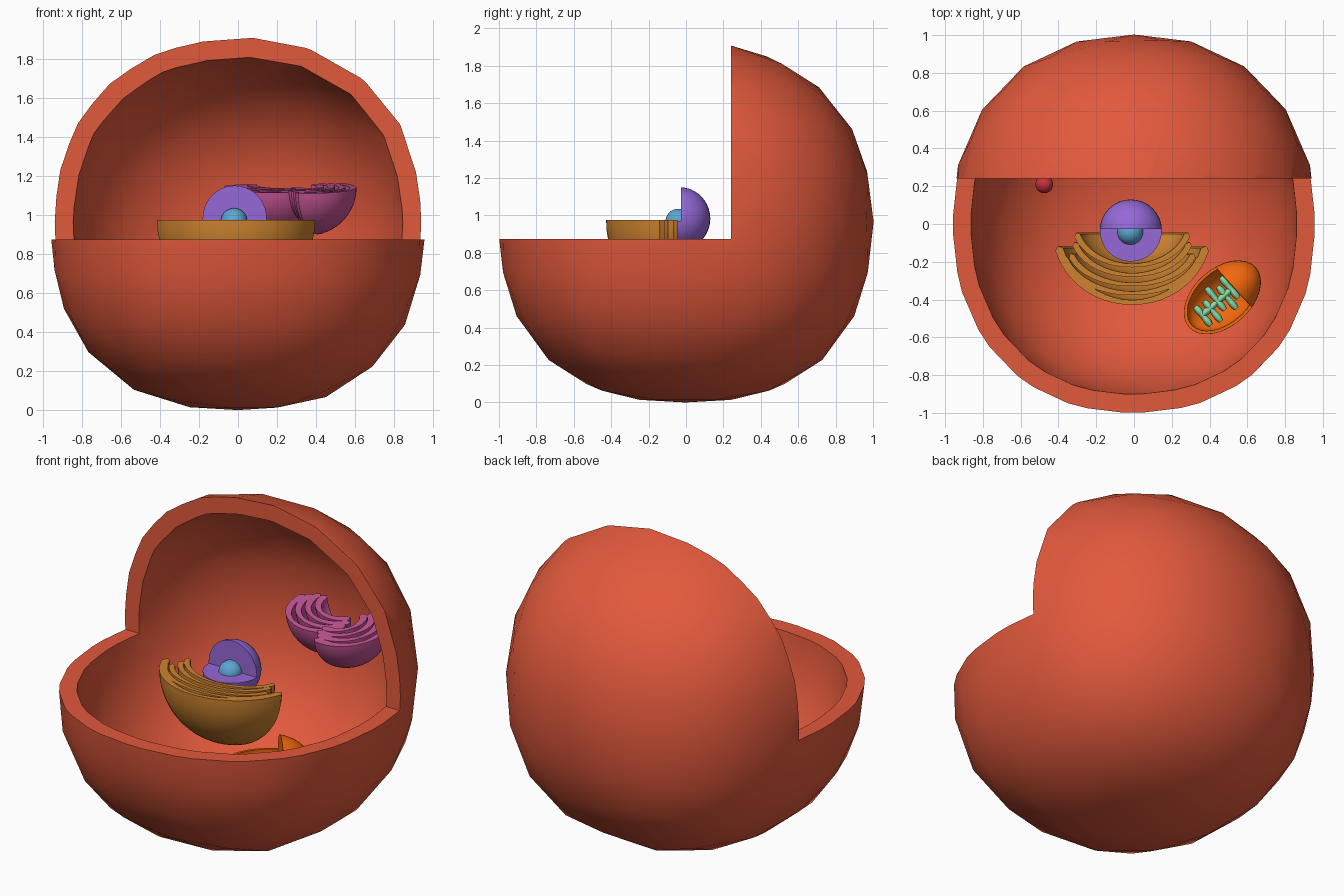
import bpy, bmesh, math
from mathutils import Matrix, Vector

if "Cube" in bpy.data.objects:
    bpy.data.objects.remove(bpy.data.objects["Cube"])


def mat(name, rgb):
    m = bpy.data.materials.new(name)
    m.diffuse_color = (*rgb, 1)
    m.use_nodes = True
    m.node_tree.nodes["Principled BSDF"].inputs["Base Color"].default_value = m.diffuse_color
    return m


RED = mat("membrane_red", (0.76, 0.10, 0.045))
PURPLE = mat("purple", (0.30, 0.14, 0.68))
BLUE = mat("blue", (0.11, 0.38, 0.65))
BROWN = mat("ochre", (0.62, 0.23, 0.03))
PINK = mat("pink", (0.56, 0.09, 0.30))
ORANGE = mat("orange", (0.90, 0.14, 0.004))
GREEN = mat("green", (0.25, 0.72, 0.38))
CRIMSON = mat("crimson", (0.58, 0.03, 0.045))


def activate(o):
    bpy.ops.object.select_all(action='DESELECT')
    o.select_set(True)
    bpy.context.view_layer.objects.active = o


def smooth(o, angle=32):
    activate(o)
    bpy.ops.object.shade_smooth_by_angle(angle=math.radians(angle))


def from_bmesh(bm, name, m=None):
    bmesh.ops.recalc_face_normals(bm, faces=bm.faces)
    me = bpy.data.meshes.new(name)
    bm.to_mesh(me)
    bm.free()
    o = bpy.data.objects.new(name, me)
    bpy.context.collection.objects.link(o)
    if m:
        me.materials.append(m)
    return o


def ball(name, loc, radii, m=None, rot=0, sub=0, power=2.0):
    """Ellipsoid; power above 2 makes it fuller between the axes, more so low down."""
    bm = bmesh.new()
    if sub:
        bmesh.ops.create_icosphere(bm, subdivisions=sub, radius=1)
    else:
        bmesh.ops.create_uvsphere(bm, u_segments=32, v_segments=20, radius=1)
    if power != 2:
        for v in bm.verts:
            p = power + 0.25 * max(0, -v.co.z)
            v.co /= sum(abs(c) ** p for c in v.co) ** (1 / p)
    bmesh.ops.transform(bm, verts=bm.verts, matrix=Matrix.Translation(loc)
                        @ Matrix.Rotation(rot, 4, 'Z') @ Matrix.Diagonal((*radii, 1)))
    return from_bmesh(bm, name, m)


def box(lo, hi, base=Matrix()):
    bm = bmesh.new()
    bmesh.ops.create_cube(bm, size=1)
    lo, hi = Vector(lo), Vector(hi)
    bmesh.ops.transform(bm, verts=bm.verts, matrix=base
                        @ Matrix.Translation((lo + hi) / 2) @ Matrix.Diagonal((*(hi - lo), 1)))
    return from_bmesh(bm, "cutter")


def subtract(o, cutter):
    cutter.hide_render = True
    md = o.modifiers.new("cut", 'BOOLEAN')
    md.operation = 'DIFFERENCE'
    md.solver = 'EXACT'
    md.object = cutter
    activate(o)
    bpy.ops.object.modifier_apply(modifier=md.name)
    bpy.data.objects.remove(cutter)


def half_cups(name, base, layers, m):
    """Nested half bowls bulging to -y, flat on top; layer = (y0, width, rise, thickness)."""
    bm = bmesh.new()
    n, seg = 12, 24
    for y0, w, rise, t in layers:
        us = [math.sin(math.pi / 2 * i / n) for i in range(n + 1)]
        mid = [(w * u, y0 + rise * (1 - math.sqrt(1 - (0.96 * u) ** 2)) / 0.72) for u in us]
        half = [t * (0.35 + 0.3 * u) for u in us]
        # outer side, rounded tip, inner side
        prof, inner = [], []
        for i, (r, y) in enumerate(mid):
            a, b = mid[max(i - 1, 0)], mid[min(i + 1, n)]
            d = Vector((b[0] - a[0], b[1] - a[1])).normalized() if i else Vector((1, 0))
            prof.append((r + d.y * half[i], y - d.x * half[i]))
            inner.append((max(r - d.y * half[i], 0), y + d.x * half[i]))
        tip = (mid[n][0] + d.x * t * 0.6, mid[n][1] + d.y * t * 0.6)
        prof = prof + [tip] + inner[::-1]
        a, b = bm.verts.new((0, prof[0][1], 0)), bm.verts.new((0, prof[-1][1], 0))
        rings = []
        for s in range(seg + 1):
            g = math.pi + math.pi * s / seg
            rings.append([a] + [bm.verts.new((r * math.cos(g), y, r * math.sin(g)))
                                for r, y in prof[1:-1]] + [b])
        for p, q in zip(rings, rings[1:]):
            for i in range(len(p) - 1):
                bm.faces.new(list(dict.fromkeys((p[i], p[i + 1], q[i + 1], q[i]))))
        # flat top
        for e in (rings[0], rings[-1]):
            for i in range(n):
                bm.faces.new((e[i], e[i + 1], e[-2 - i], e[-1 - i]))
            bm.faces.new((e[n], e[n + 1], e[n + 2]))
    bmesh.ops.transform(bm, verts=bm.verts, matrix=base)
    o = from_bmesh(bm, name, m)
    smooth(o, 40)
    return o


# cell membrane: thick shell with the upper front quarter removed
cell = ball("cell_membrane", (0, -0.003, 0.965), (0.967, 1.006, 0.965), RED, sub=3, power=2.19)
subtract(cell, ball("cutter", (0, 0, 0.965), (0.872, 0.91, 0.868), sub=3, power=2.19))
subtract(cell, box((-2, -2, 0.875), (2, 0.24, 3)))
smooth(cell, 35)

# nucleus with a quarter removed, and its core
nucleus = ball("nucleus", (-0.017, -0.035, 0.983), (0.165, 0.165, 0.168), PURPLE)
subtract(nucleus, box((-1, -1, 0.97), (1, -0.027, 2)))
smooth(nucleus)
smooth(ball("nucleolus", (-0.02, -0.042, 0.967), (0.068,) * 3, BLUE))

# curved sac stack in front of the nucleus
half_cups("sac_stack", Matrix.Translation((-0.01, 0, 0.975)),
          [(-0.22, 0.29, 0.16, 0.026), (-0.27, 0.30, 0.16, 0.026), (-0.32, 0.32, 0.15, 0.026),
           (-0.367, 0.355, 0.18, 0.028), (-0.415, 0.385, 0.28, 0.034)], BROWN)

# folded membrane sheets behind the nucleus, two groups leaning together
tilt = Matrix.Rotation(math.radians(7), 4, 'X')
for i, (x, y, a, layers) in enumerate([
        (0.38, 0.53, 62, [(-0.21, 0.215, 0.17, 0.035), (-0.15, 0.18, 0.14, 0.035),
                          (-0.09, 0.16, 0.12, 0.035), (-0.03, 0.12, 0.08, 0.035)]),
        (0.16, 0.60, -28, [(-0.19, 0.22, 0.17, 0.035), (-0.13, 0.20, 0.15, 0.035),
                           (-0.07, 0.18, 0.13, 0.035), (-0.01, 0.14, 0.09, 0.035)])]):
    half_cups("folded_membrane_%d" % (i + 1), Matrix.Translation((x, y, 1.14)) @ tilt
              @ Matrix.Rotation(math.radians(a), 4, 'Z'), layers, PINK)

# capsule organelle: hollow shell, one end left whole
A = math.radians(42)
C = Vector((0.468, -0.388, 0.68))
base = Matrix.Translation(C) @ Matrix.Rotation(A, 4, 'Z')
capsule = ball("capsule_shell", C, (0.238, 0.153, 0.153), ORANGE, A)
subtract(capsule, box((-1, -1, 0.008), (0.08, 1, 1), base))
dish = ball("cutter", C, (0.22, 0.137, 0.137), None, A)
subtract(dish, box((0.078, -1, -1), (1, 1, 1), base))
subtract(capsule, dish)
smooth(capsule)

# inner folds of the capsule: spine with rounded cross bars
cu = bpy.data.curves.new("inner_folds", 'CURVE')
cu.dimensions = '3D'
cu.bevel_depth = 0.018
cu.bevel_resolution = 3
cu.use_fill_caps = True
bars = [((-0.15, 0), (0.065, 0))] + [((x, -l), (x + 0.005, r)) for x, l, r in
        ((-0.145, 0.07, 0.06), (-0.09, 0.09, 0.05), (-0.035, 0.06, 0.095),
         (0.015, 0.095, 0.06), (0.06, 0.06, 0.085))]
for p, q in bars:
    sp = cu.splines.new('POLY')
    sp.points.add(6)
    for i in range(7):
        t = i / 6
        sp.points[i].co = (p[0] + (q[0] - p[0]) * t, p[1] + (q[1] - p[1]) * t, 0, 1)
        sp.points[i].radius = (0.75, 1.1, 1.0, 0.85, 1.0, 1.1, 0.75)[i]
cu.materials.append(GREEN)
folds = bpy.data.objects.new("inner_folds", cu)
bpy.context.collection.objects.link(folds)
folds.matrix_world = base @ Matrix.Translation((0, 0, -0.025)) @ Matrix.Diagonal((1, 1, 1.6, 1))
activate(folds)
bpy.ops.object.convert(target='MESH')
smooth(bpy.context.view_layer.objects.active, 60)

# small round vesicle
smooth(ball("vesicle", (-0.475, 0.21, 0.6), (0.047,) * 3, CRIMSON))
